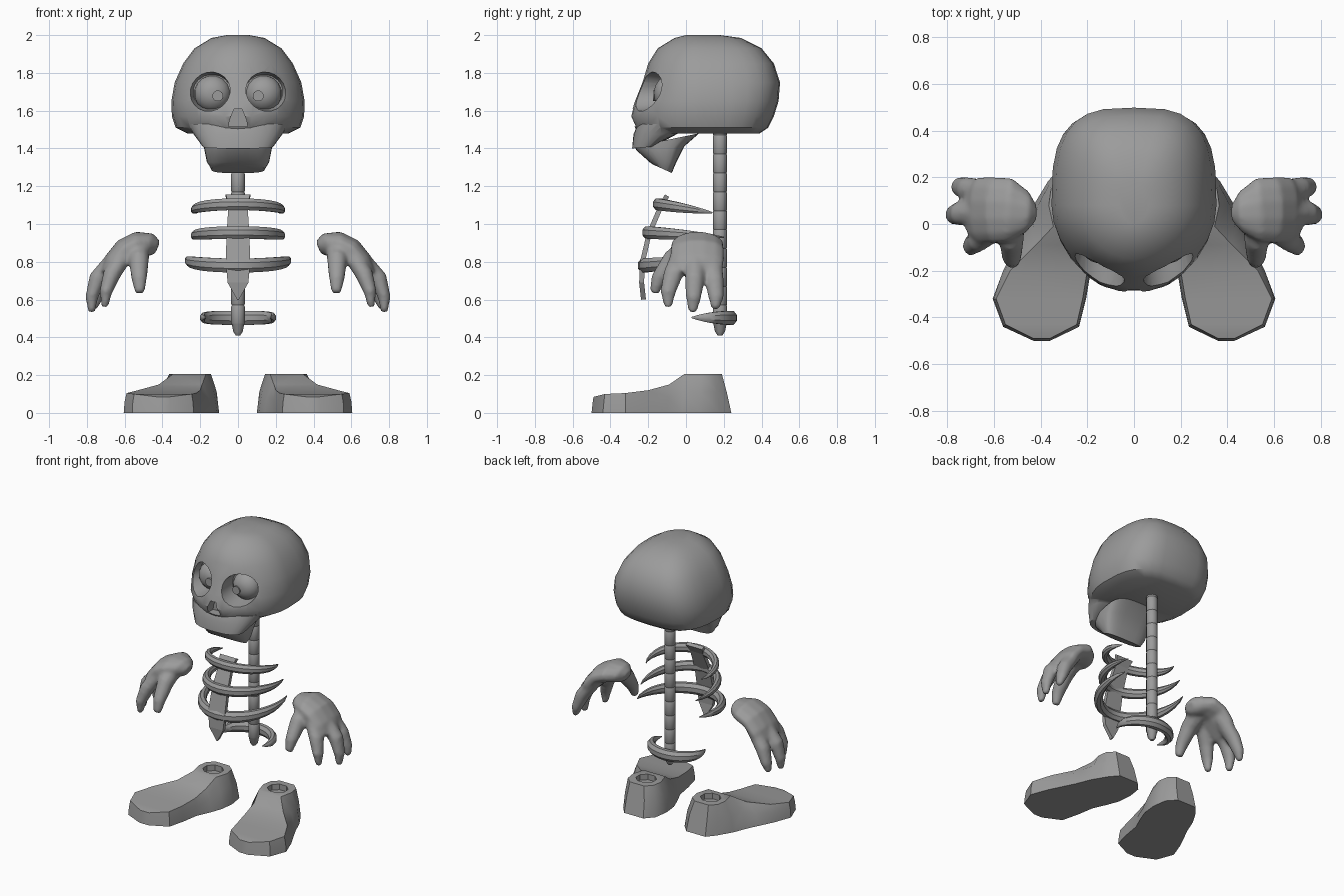
import bpy, bmesh, math
from mathutils import Vector

cube = bpy.data.objects.get("Cube")
if cube:
    bpy.data.objects.remove(cube, do_unlink=True)

bone = bpy.data.materials.new("bone grey")
bone.use_nodes = True
GREY = (0.33, 0.33, 0.33, 1)
bone.diffuse_color = GREY
bone.node_tree.nodes["Principled BSDF"].inputs["Base Color"].default_value = GREY


def build(name, *lofts):
    """One mesh object from capped lofts; each loft is a list of rings."""
    bm = bmesh.new()
    for rings in lofts:
        rows = [[bm.verts.new(p) for p in ring] for ring in rings]
        n = len(rows[0])
        for a, b in zip(rows, rows[1:]):
            for i in range(n):
                j = (i + 1) % n
                bm.faces.new((a[i], a[j], b[j], b[i]))
        bm.faces.new(rows[0])
        bm.faces.new(rows[-1])
    bmesh.ops.recalc_face_normals(bm, faces=bm.faces[:])
    mesh = bpy.data.meshes.new(name)
    bm.to_mesh(mesh)
    bm.free()
    mesh.materials.append(bone)
    obj = bpy.data.objects.new(name, mesh)
    bpy.context.collection.objects.link(obj)
    return obj


def tube(path, radii, side, n=8):
    """Rings of half-sizes (along side, across it) following a path."""
    pts = [Vector(p) for p in path]
    side = Vector(side)
    grow = 1 / math.cos(math.pi / n)
    rings = []
    for k, p in enumerate(pts):
        along = (pts[min(k + 1, len(pts) - 1)] - pts[max(k - 1, 0)]).normalized()
        up = along.cross(side).normalized()
        across = up.cross(along)
        a, b = radii[k]
        angles = [2 * math.pi * (i + 0.5) / n for i in range(n)]
        rings.append([p + grow * (a * math.cos(t) * across + b * math.sin(t) * up)
                      for t in angles])
    return rings


def head_ring(w, front, back, z_front, z_back, mid=0.08, pf=1.9, pb=3.2, n=28):
    """Plan outline: pointed towards the face, boxy towards the back."""
    ring = []
    for i in range(n):
        t = 2 * math.pi * i / n
        c, s = math.cos(t), math.sin(t)
        power, depth = (pb, back - mid) if s > 0 else (pf, mid - front)
        x = math.copysign(abs(c) ** (2 / power), c) * w
        y = mid + math.copysign(abs(s) ** (2 / power), s) * depth
        f = (y - front) / (back - front)
        ring.append((x, y, z_front + (z_back - z_front) * f))
    return ring


def apply_modifier(obj, kind, **settings):
    mod = obj.modifiers.new(kind.lower(), kind)
    for key, value in settings.items():
        setattr(mod, key, value)
    bpy.context.view_layer.objects.active = obj
    bpy.ops.object.modifier_apply(modifier=mod.name)


def combine(obj, other, operation):
    apply_modifier(obj, "BOOLEAN", operation=operation, solver="EXACT", object=other)
    bpy.data.objects.remove(other, do_unlink=True)


def smooth(obj, degrees=38):
    obj.data.polygons.foreach_set("use_smooth", [True] * len(obj.data.polygons))
    obj.data.set_sharp_from_angle(angle=math.radians(degrees))
    return obj


def mirror_copy(obj, name):
    twin = bpy.data.objects.new(name, obj.data.copy())
    for v in twin.data.vertices:
        v.co.x = -v.co.x
    twin.data.flip_normals()
    bpy.context.collection.objects.link(twin)


# Skull: cranium joined with the upper jaw
levels = [(2.0, .06, 0, .18), (1.985, .14, -.06, .29), (1.93, .23, -.15, .4),
          (1.85, .29, -.2, .465), (1.75, .335, -.23, .498), (1.65, .353, -.27, .49),
          (1.57, .35, -.295, .465), (1.51, .33, -.27, .435), (1.48, .27, -.25, .39)]
skull = build("skull", [head_ring(w, f, b, z, z) for z, w, f, b in levels])
upper_jaw = build("upper_jaw", [
    head_ring(.27, -.255, .04, 1.53, 1.53, -.06, 2.4),
    head_ring(.235, -.278, -.05, 1.475, 1.475, -.13, 2.4),
    head_ring(.185, -.285, -.17, 1.4, 1.41, -.2, 2.4)])
combine(skull, upper_jaw, "UNION")

# Eye sockets and nose opening
for s in (-1, 1):
    path = [(s * .19, -.4, 1.705), (s * .155, -.21, 1.705), (s * .138, -.1, 1.7)]
    socket = build("socket_cutter", tube(path, [(.13, .12), (.115, .105), (.1, .09)],
                                         (1, 0, 0), 20))
    combine(skull, socket, "DIFFERENCE")
half = [(.05, 1.515), (.045, 1.55), (.02, 1.61)]
outline = half + [(-x, z) for x, z in reversed(half)]
nose = build("nose_cutter", [[(x, y, z) for x, z in outline] for y in (-.4, -.21)])
combine(skull, nose, "DIFFERENCE")
smooth(skull)

# Lower jaw
smooth(build("lower_jaw", [
    head_ring(.185, -.272, .07, 1.41, 1.48, -.06, 2.6),
    head_ring(.18, -.262, -.01, 1.39, 1.41, -.1, 2.6),
    head_ring(.165, -.19, -.05, 1.325, 1.33, -.11, 2.6),
    head_ring(.14, -.175, -.075, 1.315, 1.27, -.12, 2.6)]))

# Eyeballs with small raised irises
for s, label in ((1, "left"), (-1, "right")):
    rings = []
    for i in range(1, 12):
        t = math.pi * i / 12
        y, r = -.09 - .08 * math.cos(t), .095 * math.sin(t)
        rings += tube([(s * .135, y, 1.69), (s * .135, y + .01, 1.69)],
                      [(r, r)] * 2, (1, 0, 0), 16)[:1]
    smooth(build(label + "_eyeball", rings))
    smooth(build(label + "_iris", tube(
        [(s * .107, -.176, 1.678), (s * .107, -.155, 1.678)],
        [(.028, .028)] * 2, (1, 0, 0), 12)))

# Spine with a groove between vertebrae and a pointed tail
path, radii = [(0, .18, .41), (0, .18, .43)], [(.012, .012), (.025, .025)]
for i in range(11):
    low = .47 + i * .1
    for z, r in ((low, .033), (low + .006, .036), (low + .094, .036)):
        path.append((0, .18, min(z, 1.53)))
        radii.append((r, r))
smooth(build("spine", tube(path, radii, (1, 0, 0), 10)))

# Breastbone
plate = [(1.15, -.1, .065), (1.1, -.13, .05), (.95, -.195, .06),
         (.8, -.23, .065), (.69, -.235, .055), (.6, -.225, .004)]
build("breastbone", tube([(0, y, z) for z, y, w in plate],
                         [(w, .013) for z, y, w in plate], (1, 0, 0), 4))


def horn(name, width, front, tip, z_front, z_tip, thick, end=112, steps=20):
    """A crescent across the middle, tapering to both tips."""
    limit = math.radians(end)
    depth = (tip - front) / (1 - math.cos(limit))
    path, radii = [], []
    for i in range(steps + 1):
        u = 2 * i / steps - 1
        swing = (1 - math.cos(u * limit)) / (1 - math.cos(limit))
        path.append((width * math.sin(u * limit), front + depth * (1 - math.cos(u * limit)),
                     z_front + (z_tip - z_front) * swing))
        r = thick * (1 - abs(u) ** 3) + .003
        radii.append((r, r * .8))
    smooth(build(name, tube(path, radii, (0, 0, 1), 8)))


# Ribs and hip bone
horn("upper_rib", .235, -.15, .14, 1.105, 1.06, .028)
horn("middle_rib", .235, -.205, .2, .955, .93, .03)
horn("lower_rib", .265, -.225, .2, .78, .82, .034)
horn("hip_bone", .185, .24, .03, .503, .505, .034)

# Hand: arched palm, three fingers and a thumb fused together
across = (0, 1, 0)
palm = tube([(.425, .05, .875), (.46, .05, .89), (.53, .06, .895), (.6, .06, .865),
             (.66, .06, .80), (.7, .06, .74)],
            [(.04, .035), (.09, .06), (.135, .065), (.14, .06), (.14, .052), (.12, .035)],
            across, 12)
digits = [palm]
fingers = [[(.62, .13, .83), (.715, .15, .7), (.75, .16, .61), (.765, .155, .55)],
           [(.64, .05, .83), (.745, .045, .71), (.775, .04, .61), (.775, .035, .53)],
           [(.6, -.02, .84), (.67, -.07, .73), (.7, -.095, .64), (.705, -.095, .56)]]
for bend in fingers:
    digits.append(tube(bend, [(.055, .045), (.05, .045), (.04, .033), (.02, .017)], across, 10))
digits.append(tube([(.53, .03, .88), (.525, -.07, .81), (.523, -.145, .71), (.52, -.17, .635)],
                   [(.065, .06), (.052, .055), (.04, .04), (.024, .024)], (1, 0, 0), 10))
hand = build("left_hand", *digits)
apply_modifier(hand, "REMESH", mode="VOXEL", voxel_size=.012)
apply_modifier(hand, "SMOOTH", factor=.5, iterations=6)
smooth(hand, 75)
mirror_copy(hand, "right_hand")

# Foot: sections from heel to toe, splayed outwards, with an ankle recess
sections = [(.24, .17, .32, .19, .2, .31, .205), (.18, .115, .37, .15, .155, .355, .205),
            (.08, .1, .43, .08, .143, .365, .205), (-.02, .11, .47, -.01, .17, .345, .205),
            (-.1, .14, .51, -.09, .19, .42, .15), (-.2, .185, .56, -.2, .2, .53, .12),
            (-.32, .205, .605, -.32, .22, .59, .105), (-.44, .235, .56, -.43, .245, .55, .1),
            (-.5, .36, .43, -.49, .36, .43, .085)]
rings = []
for y, x0, x1, yt, t0, t1, h in sections:
    ym = (y + yt) / 2
    rings.append([(x0, y, 0), (x1, y, 0), (x1 * .7 + t1 * .3, ym, h * .55),
                  (t1, yt, h), (t0, yt, h), (x0 * .7 + t0 * .3, ym, h * .55)])
foot = build("left_foot", rings)
recess = build("ankle_cutter", tube([(.255, .085, .165), (.255, .085, .3)],
                                    [(.065, .06)] * 2, (1, 0, 0), 8))
combine(foot, recess, "DIFFERENCE")
smooth(foot)
mirror_copy(foot, "right_foot")
